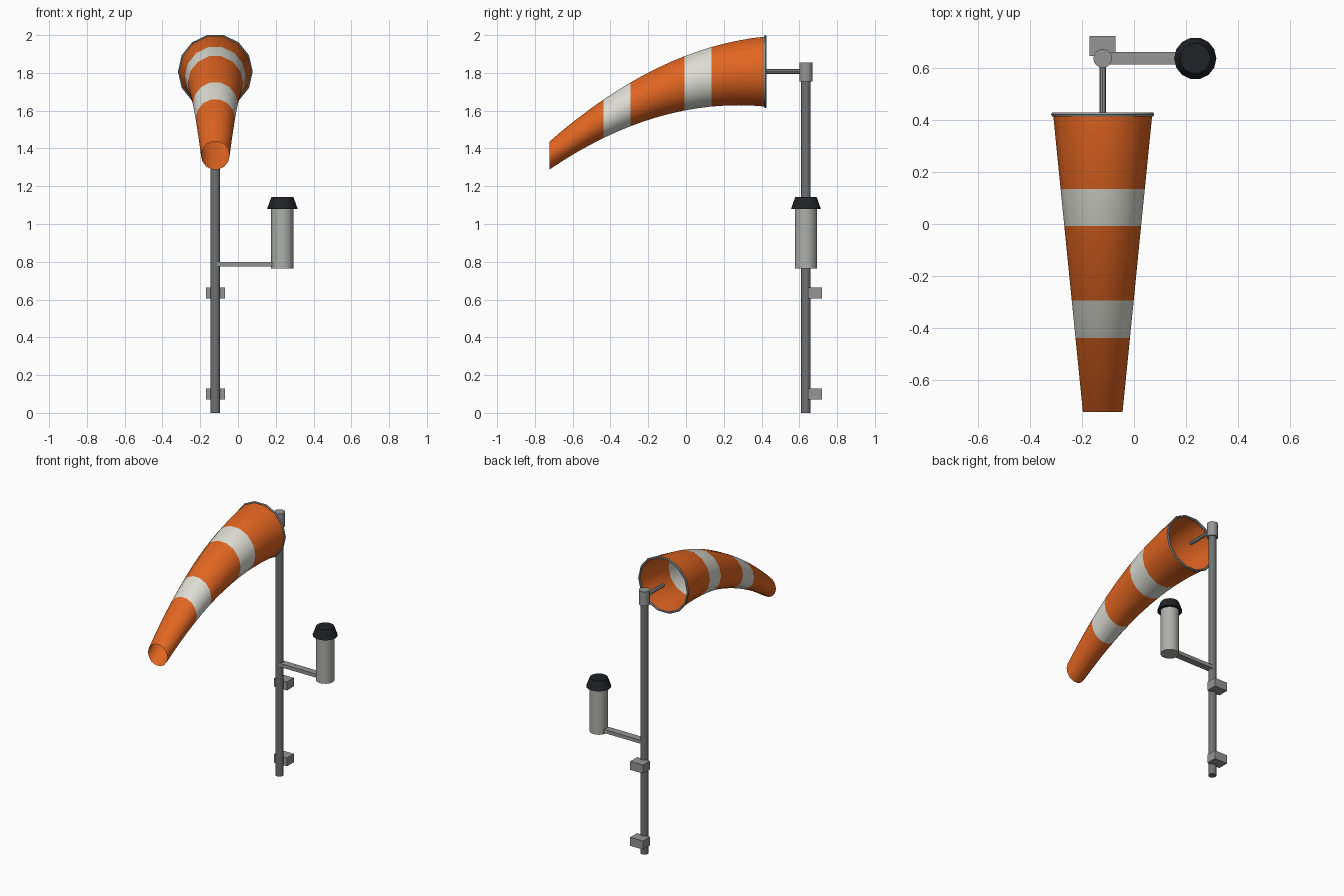
import bpy, bmesh, math
from mathutils import Vector

if "Cube" in bpy.data.objects:
    bpy.data.objects.remove(bpy.data.objects["Cube"])

PX, PY = -0.12, 0.635      # pole axis
CX = 0.235                 # canister axis
SIDES = 14


def mat(name, r, g, b):
    m = bpy.data.materials.new(name)
    m.diffuse_color = (r, g, b, 1)
    m.use_nodes = True
    m.node_tree.nodes["Principled BSDF"].inputs["Base Color"].default_value = m.diffuse_color
    return m


ORANGE = mat("orange_fabric", 0.75, 0.13, 0.015)
WHITE = mat("white_fabric", 0.72, 0.72, 0.66)
STEEL = mat("dark_steel", 0.16, 0.165, 0.17)
GREY = mat("grey_metal", 0.3, 0.3, 0.3)
SHELL = mat("gauge_shell", 0.42, 0.43, 0.4)
BLACK = mat("black_plastic", 0.015, 0.016, 0.019)


def finish(name, bm, *mats):
    bmesh.ops.recalc_face_normals(bm, faces=bm.faces)
    me = bpy.data.meshes.new(name)
    bm.to_mesh(me)
    bm.free()
    ob = bpy.data.objects.new(name, me)
    bpy.context.collection.objects.link(ob)
    for m in mats:
        me.materials.append(m)
    bpy.ops.object.select_all(action='DESELECT')
    ob.select_set(True)
    bpy.context.view_layer.objects.active = ob
    bpy.ops.object.shade_smooth_by_angle(angle=math.radians(35))
    return ob


def rod(name, a, b, r1, r2, m, sides=SIDES):
    a, b = Vector(a), Vector(b)
    bm = bmesh.new()
    bmesh.ops.create_cone(bm, cap_ends=True, segments=sides, radius1=r1, radius2=r2,
                          depth=(b - a).length)
    # Turn so that a vertex lies on the x axis
    quat = (b - a).to_track_quat('Z', 'Y')
    for v in bm.verts:
        x, y, z = v.co
        v.co = quat @ Vector((y, -x, z)) + (a + b) / 2
    return finish(name, bm, m)


def box(name, lo, hi, m):
    lo, hi = Vector(lo), Vector(hi)
    bm = bmesh.new()
    bmesh.ops.create_cube(bm, size=1)
    for v in bm.verts:
        v.co = v.co * (hi - lo) + (lo + hi) / 2
    return finish(name, bm, m)


def ring(bm, y, z, r):
    return [bm.verts.new((PX + r * math.cos(a), y, z + r * math.sin(a)))
            for a in (2 * math.pi * i / SIDES for i in range(SIDES))]


def bridge(bm, a, b, index=0):
    for i in range(SIDES):
        j = (i + 1) % SIDES
        bm.faces.new((a[i], a[j], b[j], b[i])).material_index = index


# Drooping open sock: eight bands, the third and sixth are white
HOOP_Y, HOOP_Z = 0.42, 1.807
bm = bmesh.new()
rings = []
for k in range(17):
    t = k / 16
    rings.append(ring(bm, HOOP_Y - 1.142 * t, HOOP_Z - 0.444 * t * t, 0.19 - 0.114 * t))
for k in range(16):
    bridge(bm, rings[k], rings[k + 1], 1 if k // 2 in (2, 5) else 0)
finish("wind_sock", bm, ORANGE, WHITE)

# Hoop holding the mouth open
bm = bmesh.new()
section = [(0.19 + 0.008 * math.cos(a), 0.008 * math.sin(a))
           for a in (math.pi * i / 3 for i in range(6))]
loops = [ring(bm, HOOP_Y + dy, HOOP_Z, r) for r, dy in section]
for k in range(6):
    bridge(bm, loops[k], loops[(k + 1) % 6])
finish("sock_hoop", bm, GREY)

# Pole, swivel head and sock arm
rod("pole", (PX, PY, 0), (PX, PY, 1.8), 0.026, 0.026, STEEL)
rod("swivel_head", (PX, PY, 1.755), (PX, PY, 1.855), 0.036, 0.036, GREY)
rod("sock_arm", (PX, PY, HOOP_Z), (PX, HOOP_Y, HOOP_Z), 0.0125, 0.0125, GREY, 8)

# Wall brackets behind the pole
for name, z in (("lower_bracket", 0.1), ("upper_bracket", 0.635)):
    box(name, (PX - 0.05, 0.645, z - 0.03), (PX + 0.05, 0.721, z + 0.03), GREY)

# Side arm with rain gauge
box("gauge_arm", (PX, PY - 0.024, 0.775), (CX - 0.03, PY + 0.024, 0.8), GREY)
rod("gauge_body", (CX, PY, 0.765), (CX, PY, 1.085), 0.06, 0.06, SHELL)
rod("gauge_cap", (CX, PY, 1.08), (CX, PY, 1.143), 0.081, 0.058, BLACK)
